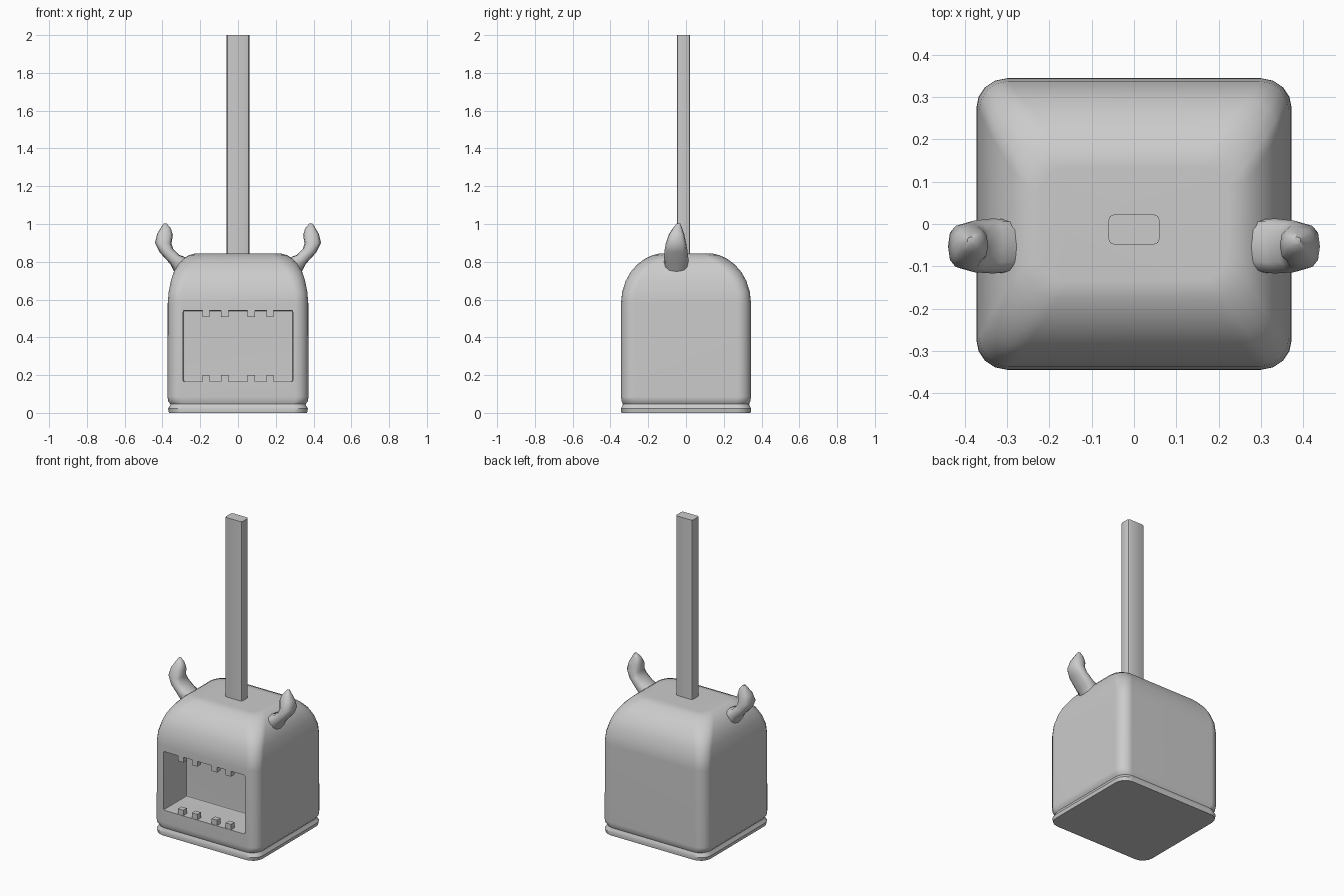
import bpy, bmesh, math

if "Cube" in bpy.data.objects:
    bpy.data.objects.remove(bpy.data.objects["Cube"])


def finish(name, bm, angle=40):
    bmesh.ops.recalc_face_normals(bm, faces=bm.faces[:])
    mesh = bpy.data.meshes.new(name)
    bm.to_mesh(mesh)
    bm.free()
    ob = bpy.data.objects.new(name, mesh)
    bpy.context.collection.objects.link(ob)
    shade(ob, angle)
    return ob


def shade(ob, angle=40):
    bpy.ops.object.select_all(action='DESELECT')
    bpy.context.view_layer.objects.active = ob
    ob.select_set(True)
    bpy.ops.object.shade_smooth_by_angle(angle=math.radians(angle))


def loft(name, rings, angle=40):
    """Skin a list of equally sized point rings and cap both ends."""
    bm = bmesh.new()
    loops = [[bm.verts.new(p) for p in ring] for ring in rings]
    n = len(loops[0])
    for a, b in zip(loops, loops[1:]):
        for i in range(n):
            j = (i + 1) % n
            bm.faces.new((a[i], a[j], b[j], b[i]))
    bm.faces.new(loops[0])
    bm.faces.new(loops[-1])
    return finish(name, bm, angle)


def rounded_ring(z, hx, hy, r, cy=0, seg=4):
    pts = []
    for k, (sx, sy) in enumerate(((1, 1), (-1, 1), (-1, -1), (1, -1))):
        for i in range(seg + 1):
            a = math.radians(90 * (k + i / seg))
            pts.append((sx * (hx - r) + r * math.cos(a),
                        cy + sy * (hy - r) + r * math.sin(a), z))
    return pts


def box(name, x0, x1, y0, y1, z0, z1, bevel=0):
    bm = bmesh.new()
    bmesh.ops.create_cube(bm, size=1)
    for v in bm.verts:
        v.co = ((x0 + x1) / 2 + v.co.x * (x1 - x0),
                (y0 + y1) / 2 + v.co.y * (y1 - y0),
                (z0 + z1) / 2 + v.co.z * (z1 - z0))
    if bevel:
        bmesh.ops.bevel(bm, geom=bm.edges[:], offset=bevel, segments=2,
                        profile=0.5, affect='EDGES')
    return finish(name, bm)


# Body: rounded box with a base lip and a domed top (z, half x, half y, radius)
profile = [
    (0.0, 0.366, 0.342, 0.07), (0.022, 0.370, 0.345, 0.07),
    (0.036, 0.362, 0.338, 0.07), (0.046, 0.358, 0.334, 0.07),
    (0.062, 0.370, 0.341, 0.07), (0.085, 0.373, 0.344, 0.07),
    (0.58, 0.372, 0.344, 0.07), (0.64, 0.367, 0.338, 0.07),
    (0.70, 0.355, 0.319, 0.075), (0.745, 0.341, 0.294, 0.08),
    (0.785, 0.318, 0.259, 0.085), (0.815, 0.291, 0.219, 0.085),
    (0.835, 0.261, 0.177, 0.08), (0.845, 0.222, 0.135, 0.07),
]
body = loft("body", [rounded_ring(*p) for p in profile])

# Mouth recess cut into the front
cutter = box("mouth_cutter", -0.29, 0.29, -0.6, -0.11, 0.165, 0.543, 0.008)
cutter.hide_render = True
mod = body.modifiers.new("mouth", 'BOOLEAN')
mod.operation = 'DIFFERENCE'
mod.solver = 'EXACT'
mod.object = cutter
bpy.context.view_layer.objects.active = body
bpy.ops.object.modifier_apply(modifier=mod.name)
bpy.data.objects.remove(cutter)
shade(body)
wn = body.modifiers.new("even_shading", 'WEIGHTED_NORMAL')
wn.keep_sharp = True

# Teeth along the upper and lower edges of the mouth
for x in (-0.17, -0.07, 0.07, 0.17):
    for row, z0, z1 in (("upper", 0.507, 0.56), ("lower", 0.15, 0.2)):
        box(row + "_tooth", x - 0.019, x + 0.019, -0.341, -0.305, z0, z1)

# Handle
loft("handle", [rounded_ring(z, 0.06, 0.035, 0.012, -0.013, 2)
                for z in (0.78, 2.0)])

# Horns: (inner x, inner z, outer x, outer z, half depth, centre y)
horn = [
    (0.20, 0.76, 0.29, 0.69, 0.055, -0.052), (0.24, 0.81, 0.335, 0.74, 0.062, -0.052),
    (0.31, 0.836, 0.36, 0.79, 0.065, -0.052), (0.343, 0.868, 0.415, 0.85, 0.061, -0.053),
    (0.352, 0.895, 0.44, 0.90, 0.054, -0.053), (0.345, 0.942, 0.428, 0.948, 0.041, -0.05),
    (0.355, 0.976, 0.41, 0.978, 0.025, -0.045), (0.377, 1.002, 0.394, 1.004, 0.009, -0.04),
]
for side, s in (("right", 1), ("left", -1)):
    rings = []
    for xi, zi, xo, zo, d, cy in horn:
        ring = []
        for k in range(12):
            a = math.tau * k / 12
            # squared-off oval cross-section
            u = math.copysign(abs(math.cos(a)) ** 0.75, math.cos(a))
            v = math.copysign(abs(math.sin(a)) ** 0.75, math.sin(a))
            t = 0.5 + 0.5 * u
            ring.append((s * (xi + (xo - xi) * t), cy + d * v, zi + (zo - zi) * t))
        rings.append(ring)
    loft(side + "_horn", rings, 60)
